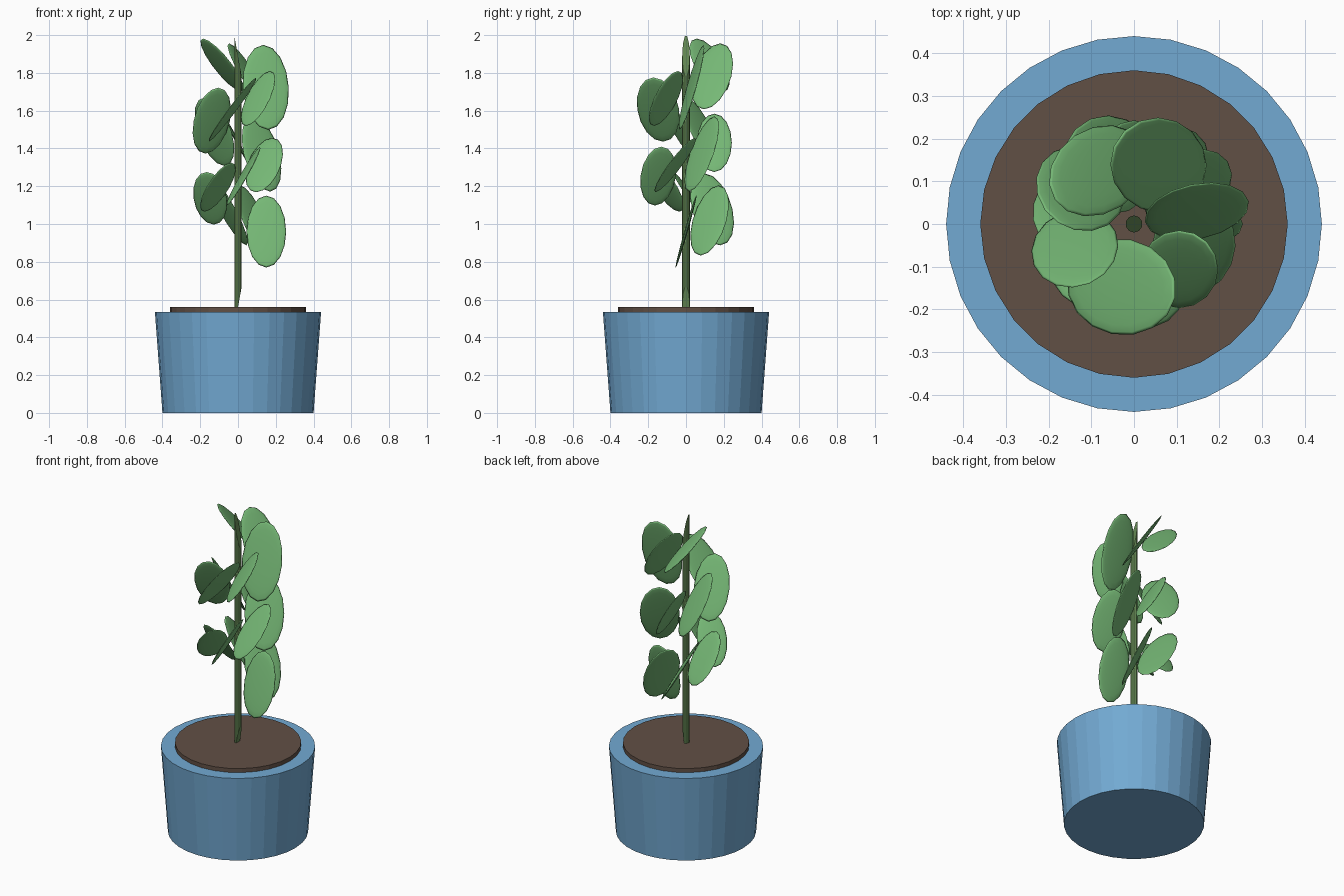
import bpy, bmesh, math
from mathutils import Matrix, Vector

if "Cube" in bpy.data.objects:
    bpy.data.objects.remove(bpy.data.objects["Cube"])


def material(name, rgb):
    m = bpy.data.materials.new(name)
    m.diffuse_color = (*rgb, 1)
    m.use_nodes = True
    m.node_tree.nodes["Principled BSDF"].inputs["Base Color"].default_value = m.diffuse_color
    return m


BLUE = material("pot_blue", (0.17, 0.40, 0.65))
BROWN = material("soil_brown", (0.12, 0.08, 0.06))
STEM = material("stem_green", (0.13, 0.25, 0.09))
LEAF = material("leaf_green", (0.18, 0.48, 0.18))


def add_object(name, bm, mat):
    me = bpy.data.meshes.new(name)
    bm.to_mesh(me)
    bm.free()
    me.materials.append(mat)
    ob = bpy.data.objects.new(name, me)
    bpy.context.collection.objects.link(ob)
    return ob


def frustum(name, r1, r2, z1, z2, sides, mat, shear=0.0):
    """Closed tapered cylinder; shear slants both end cuts in opposite senses of z."""
    bm = bmesh.new()
    bmesh.ops.create_cone(bm, cap_ends=True, segments=sides, radius1=r1, radius2=r2,
                          depth=z2 - z1,
                          matrix=Matrix.Translation((0, 0, (z1 + z2) / 2)))
    for v in bm.verts:
        v.co.z += shear * v.co.x * (1 if v.co.z < (z1 + z2) / 2 else -1)
    bm.normal_update()
    return add_object(name, bm, mat)


# Pot, soil and slant-cut stem
frustum("pot", 0.40, 0.44, 0.0, 0.535, 32, BLUE)
frustum("soil", 0.36, 0.36, 0.50, 0.56, 28, BROWN)
frustum("stem", 0.02, 0.02, 0.56, 1.89, 10, STEM, shear=5.5)

# Leaves: (half length, tilt from vertical in degrees), climbing in a spiral
leaves = [(0.198, 16), (0.205, 25), (0.22, 30), (0.17, 35),
          (0.165, 38), (0.18, 30), (0.183, 38), (0.215, 22),
          (0.175, 28), (0.205, 28), (0.196, 27), (0.213, 37),
          (0.172, 32), (0.234, 16), (0.208, 33), (0.187, 41)]
for i, (size, tilt) in enumerate(leaves):
    phi = math.radians(56.25 * i)
    centre = Vector((0.15 * math.cos(phi), 0.15 * math.sin(phi), 0.96 + 0.0587 * i))
    bm = bmesh.new()
    # local x is radial, y is thickness, z is the long axis
    bmesh.ops.create_uvsphere(bm, u_segments=16, v_segments=10, radius=1,
                              matrix=Matrix.Rotation(math.pi / 2, 4, 'X'))
    bm.transform(Matrix.Translation(centre)
                 @ Matrix.Rotation(phi, 4, 'Z')
                 @ Matrix.Rotation(-math.radians(tilt), 4, 'X')
                 @ Matrix.Diagonal((0.53 * size, 0.009, size, 1)))
    for f in bm.faces:
        f.smooth = True
    add_object(f"leaf_{i + 1:02d}", bm, LEAF)
